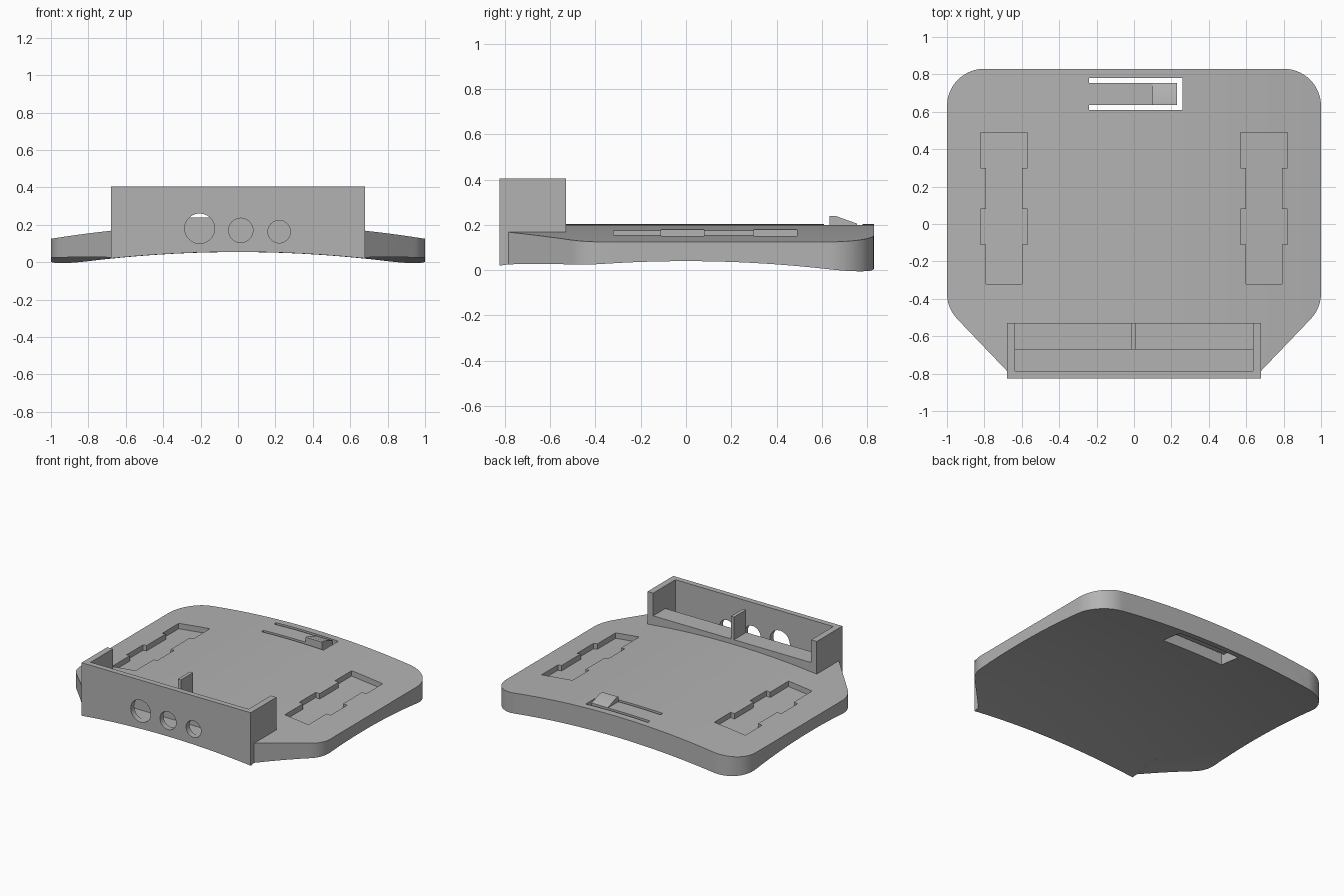
import bpy, bmesh, math

if "Cube" in bpy.data.objects:
    bpy.data.objects.remove(bpy.data.objects["Cube"])

grey = bpy.data.materials.new("plain_grey")
grey.use_nodes = True
colour = (0.45, 0.45, 0.45, 1)
grey.diffuse_color = colour
grey.node_tree.nodes["Principled BSDF"].inputs["Base Color"].default_value = colour


def under(x, y):
    """Shallow dished underside."""
    return 0.116 - 0.076 * x * x - 0.09 * y * y


def deck(x, y):
    """Arched upper surface."""
    return 0.205 - 0.08 * x * x


def make(name, bm):
    bmesh.ops.recalc_face_normals(bm, faces=bm.faces)
    mesh = bpy.data.meshes.new(name)
    bm.to_mesh(mesh)
    bm.free()
    mesh.materials.append(grey)
    ob = bpy.data.objects.new(name, mesh)
    bpy.context.collection.objects.link(ob)
    return ob


def curved_block(name, x, y0, y1, top, cuts=31):
    """Block whose bottom is the dished underside and whose top is a function."""
    bm = bmesh.new()
    bmesh.ops.create_cube(bm, size=1)
    flat = [e for e in bm.edges if abs(e.verts[0].co.z - e.verts[1].co.z) < 0.1]
    bmesh.ops.subdivide_edges(bm, edges=flat, cuts=cuts, use_grid_fill=True)
    for v in bm.verts:
        upper = v.co.z > 0
        v.co.x *= 2 * x
        v.co.y = y0 + (v.co.y + 0.5) * (y1 - y0)
        v.co.z = (top if upper else under)(v.co.x, v.co.y)
    return make(name, bm)


def prism(name, pts, z0, z1, slope=0, x_ref=0):
    """Extruded plan outline, optionally sheared to follow a slope in x."""
    bm = bmesh.new()
    rings = [[bm.verts.new((x, y, z - slope * (x - x_ref))) for x, y in pts]
             for z in (z0, z1)]
    bm.faces.new(rings[0])
    bm.faces.new(rings[1])
    for i in range(len(pts)):
        j = (i + 1) % len(pts)
        bm.faces.new((rings[0][i], rings[0][j], rings[1][j], rings[1][i]))
    return make(name, bm)


def box(x0, x1, y0, y1, z0, z1):
    return prism("cutter", [(x0, y0), (x1, y0), (x1, y1), (x0, y1)], z0, z1)


def boolean(ob, cutter, operation="DIFFERENCE"):
    mod = ob.modifiers.new("cut", "BOOLEAN")
    mod.operation, mod.object, mod.solver = operation, cutter, "EXACT"
    bpy.context.view_layer.objects.active = ob
    bpy.ops.object.modifier_apply(modifier=mod.name)
    bpy.data.objects.remove(cutter)


def arc(cx, cy, r, a0, a1, n):
    return [(cx + r * math.cos(math.radians(a0 + (a1 - a0) * i / n)),
             cy + r * math.sin(math.radians(a0 + (a1 - a0) * i / n)))
            for i in range(n + 1)]


# Base plate: rounded back corners, softened front chamfers, notch for housing
half = [(0.68, -0.53), (0.68, -0.785)]
half += arc(0.8, -0.37, 0.2, -44, 0, 8)
half += arc(0.8, 0.63, 0.2, 0, 90, 16)
outline = half + [(-x, y) for x, y in reversed(half)]
plate = curved_block("base_plate", 1.1, -0.9, 0.9, deck)
boolean(plate, prism("cutter", outline, -1, 1), "INTERSECT")

# Notched recesses on both sides, floors following the deck slope
recess = [(0.60, -0.32), (0.79, -0.32), (0.79, -0.11), (0.82, -0.11),
          (0.82, 0.08), (0.79, 0.08), (0.79, 0.30), (0.82, 0.30),
          (0.82, 0.49), (0.57, 0.49), (0.57, 0.30), (0.60, 0.30),
          (0.60, 0.08), (0.57, 0.08), (0.57, -0.11), (0.60, -0.11)]
for s in (1, -1):
    floor = deck(0.7, 0) - 0.04
    boolean(plate, prism("cutter", [(s * x, y) for x, y in recess],
                         floor, 0.5, s * 0.112, s * 0.7))

# Spring tongue: U-shaped slot, thinned from below
boolean(plate, box(-0.24, 0.26, 0.61, 0.78, -1, 0.145))
boolean(plate, box(-0.24, 0.26, 0.61, 0.635, -1, 1))
boolean(plate, box(-0.24, 0.26, 0.755, 0.78, -1, 1))
boolean(plate, box(0.23, 0.26, 0.62, 0.77, -1, 1))

# Wedge hook on the tongue
bm = bmesh.new()
profile = [(0.635, 0.18), (0.635, 0.24), (0.66, 0.24), (0.755, 0.206), (0.755, 0.18)]
face = bm.faces.new([bm.verts.new((0.10, y, z)) for y, z in profile])
side = bmesh.ops.extrude_face_region(bm, geom=[face])["geom"]
bmesh.ops.translate(bm, vec=(0.13, 0, 0),
                    verts=[v for v in side if isinstance(v, bmesh.types.BMVert)])
hook = make("tongue_hook", bm)

# Front housing with shelf, divider and deep channel behind the front wall
housing = curved_block("front_housing", 0.68, -0.825, -0.53, lambda x, y: 0.405)
boolean(housing, box(-0.635, 0.635, -0.785, -0.67, 0.10, 0.6))
for x0, x1 in ((-0.635, -0.015), (0.01, 0.635)):
    boolean(housing, box(x0, x1, -0.70, -0.4, 0.24, 0.6))

# Three round ports in the front wall
for x, z, r in ((-0.205, 0.18, 0.08), (0.015, 0.17, 0.065), (0.22, 0.163, 0.06)):
    bpy.ops.mesh.primitive_cylinder_add(vertices=48, radius=r, depth=0.1,
                                        location=(x, -0.82, z),
                                        rotation=(math.pi / 2, 0, 0))
    boolean(housing, bpy.context.object)

# Smooth the gentle curves, keep real edges sharp
bpy.ops.object.select_all(action="DESELECT")
for ob in (plate, hook, housing):
    ob.data.materials.clear()
    ob.data.materials.append(grey)
    ob.select_set(True)
bpy.context.view_layer.objects.active = plate
bpy.ops.object.shade_smooth_by_angle(angle=math.radians(25))
